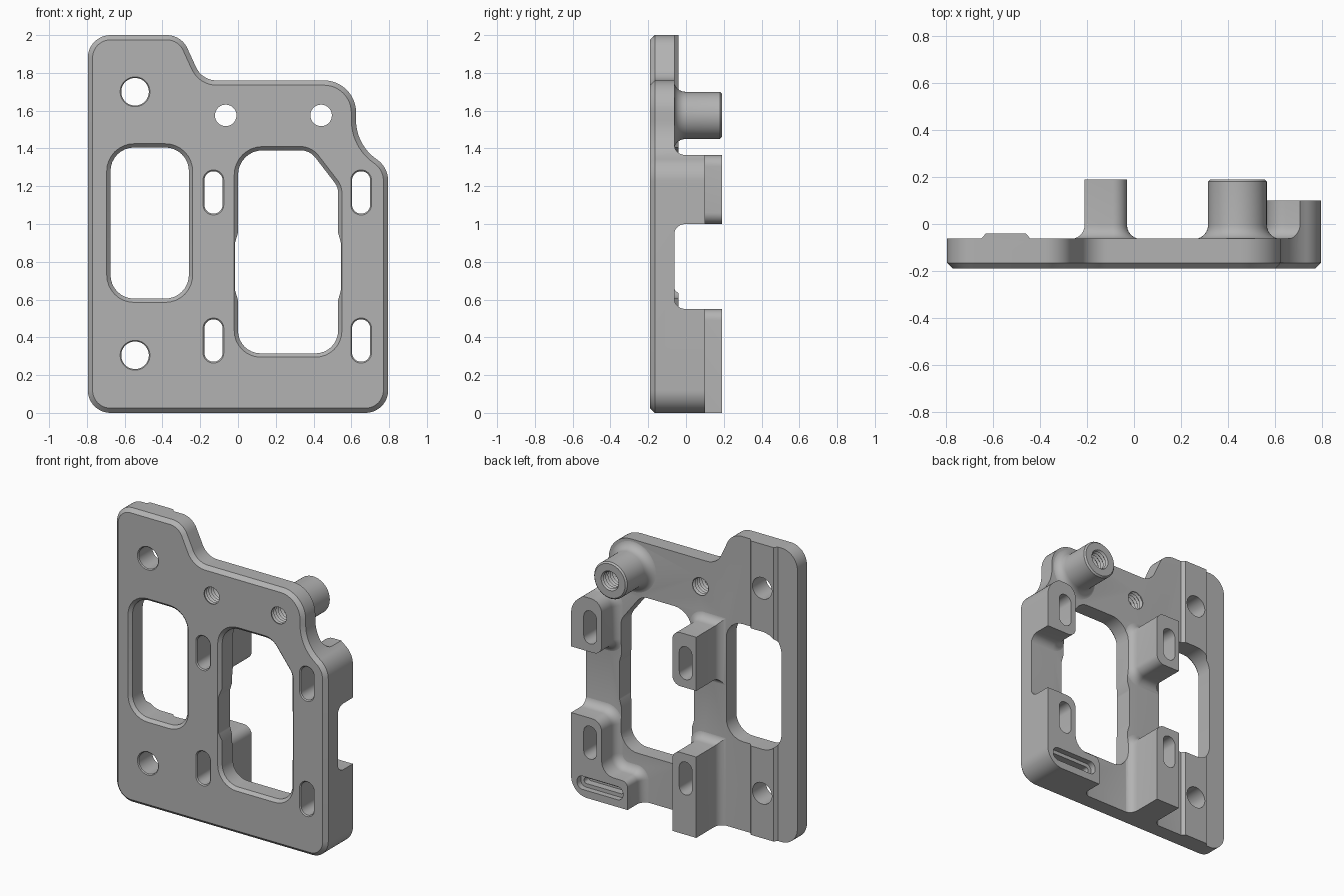
import bpy, bmesh, math
from mathutils import Vector

cube = bpy.data.objects.get("Cube")
if cube:
    bpy.data.objects.remove(cube, do_unlink=True)

grey = bpy.data.materials.new("machined grey")
grey.use_nodes = True
colour = (0.45, 0.45, 0.45, 1)
grey.diffuse_color = colour
grey.node_tree.nodes["Principled BSDF"].inputs["Base Color"].default_value = colour

FRONT, BACK, TOP = -0.19, -0.062, 0.19


def rounded(corners, seg=8):
    """Counter-clockwise outline in x, z from (x, z, radius) corners."""
    out = []
    for i, (x, z, r) in enumerate(corners):
        p = Vector((x, z))
        if r == 0:
            out.append(p)
            continue
        u = (Vector(corners[i - 1][:2]) - p).normalized()
        v = (Vector(corners[(i + 1) % len(corners)][:2]) - p).normalized()
        half = u.angle(v) / 2
        c = p + (u + v).normalized() * r / math.sin(half)
        s = p + u * r / math.tan(half) - c
        e = p + v * r / math.tan(half) - c
        a = math.atan2(s.y, s.x)
        d = (math.atan2(e.y, e.x) - a + math.pi) % math.tau - math.pi
        for k in range(seg + 1):
            t = a + d * k / seg
            out.append(c + Vector((math.cos(t), math.sin(t))) * r)
    return out


def rect(x0, x1, z0, z1, r=0):
    return rounded([(x0, z0, r), (x1, z0, r), (x1, z1, r), (x0, z1, r)])


def circle(x, z, r, n=48):
    return [Vector((x + r * math.cos(math.tau * k / n), z + r * math.sin(math.tau * k / n)))
            for k in range(n)]


def grow(points, d):
    """Offset an outline outwards by d with mitred corners."""
    out = []
    for i, p in enumerate(points):
        e1 = (p - points[i - 1]).normalized()
        e2 = (points[(i + 1) % len(points)] - p).normalized()
        n1, n2 = Vector((e1.y, -e1.x)), Vector((e2.y, -e2.x))
        out.append(p + (n1 + n2) * d / (1 + n1.dot(n2)))
    return out


def loft(name, points, levels):
    """Solid along y through (y, offset) levels of one outline."""
    bm = bmesh.new()
    rings = [[bm.verts.new((p.x, y, p.y)) for p in grow(points, d)] for y, d in levels]
    n = len(points)
    for a, b in zip(rings, rings[1:]):
        for i in range(n):
            bm.faces.new((a[i], a[(i + 1) % n], b[(i + 1) % n], b[i]))
    bm.faces.new(rings[0])
    bm.faces.new(rings[-1])
    bmesh.ops.recalc_face_normals(bm, faces=bm.faces)
    mesh = bpy.data.meshes.new(name)
    bm.to_mesh(mesh)
    bm.free()
    mesh.materials.append(grey)
    ob = bpy.data.objects.new(name, mesh)
    bpy.context.collection.objects.link(ob)
    return ob


def combine(target, tool, operation):
    mod = target.modifiers.new(tool.name, "BOOLEAN")
    mod.operation, mod.solver, mod.object = operation, "EXACT", tool
    bpy.ops.object.select_all(action="DESELECT")
    bpy.context.view_layer.objects.active = target
    target.select_set(True)
    bpy.ops.object.modifier_apply(modifier=mod.name)
    bpy.data.objects.remove(tool, do_unlink=True)


def filleted(top, r=0.06, chamfer=0):
    """Levels of a post with a rounded root and an optional chamfered end."""
    root = [(BACK - 0.03, r)]
    for k in range(7):
        t = k / 6 * math.pi / 2
        root.append((BACK - 0.002 + r * (1 - math.cos(t)), r * (1 - math.sin(t))))
    if chamfer:
        return root + [(top - chamfer, 0), (top, -chamfer)]
    return root + [(top, 0)]


def cut(points, rim=0.0):
    tool = loft("cutter", points, [(FRONT - 0.1, rim), (FRONT, rim), (FRONT + max(rim, 0.001), 0), (0.3, 0)])
    combine(bracket, tool, "DIFFERENCE")


# Base slab, later trimmed to the outline
bracket = loft("mounting_bracket", rect(-1, 1, -0.2, 2.2), [(-0.25, 0), (BACK, 0)])

# Raised pad strip along the back
strip = loft("pad_strip", rect(-0.63, -0.46, -0.3, 2.3), [(BACK - 0.03, 0.045), (-0.04, 0)])
combine(bracket, strip, "UNION")

# Slotted posts and foot on the back
posts = [
    (rounded([(-0.21, -0.2, 0), (-0.03, -0.2, 0), (-0.03, 0.55, 0.06), (-0.21, 0.55, 0)]), TOP),
    (rounded([(-0.21, 1.0, 0), (-0.03, 1.0, 0.06), (-0.03, 1.365, 0.06), (-0.21, 1.365, 0)]), TOP),
    (rounded([(0.565, 1.0, 0.06), (0.95, 1.0, 0), (0.95, 1.365, 0), (0.565, 1.365, 0.08)]), 0.1),
    (rounded([(0.37, -0.2, 0), (0.95, -0.2, 0), (0.95, 0.55, 0), (0.565, 0.55, 0.07),
              (0.565, 0.19, 0.09), (0.37, 0.19, 0.04)]), 0.1),
]
for points, top in posts:
    combine(bracket, loft("post", points, filleted(top)), "UNION")

# Round boss
combine(bracket, loft("boss", circle(0.44, 1.575, 0.125), filleted(TOP, 0.06, 0.01)), "UNION")

# Trim to the stepped outline with a chamfered front edge
outline = rounded([(-0.795, 0, 0.12), (0.795, 0, 0.12), (0.795, 1.30, 0.14), (0.625, 1.42, 0.25),
                   (0.625, 1.76, 0.17), (-0.19, 1.76, 0.12), (-0.30, 2, 0.12), (-0.795, 2, 0.12)], 12)
combine(bracket, loft("outline", outline, [(FRONT, -0.025), (FRONT + 0.025, 0), (0.4, 0)]), "INTERSECT")

# Windows, with a widened middle on the large one
cut(rect(-0.675, -0.26, 0.605, 1.405, 0.125), 0.02)
cut(rounded([(0, 0.315, 0.12), (0.53, 0.315, 0.12), (0.53, 1.195, 0.09),
             (0.38, 1.39, 0.1), (0, 1.39, 0.13)]), 0.02)
widening = rounded([(0.002, 0.59, 0), (0.528, 0.59, 0), (0.545, 0.65, 0.05), (0.545, 0.90, 0.05),
                    (0.528, 0.96, 0), (0.002, 0.96, 0), (-0.016, 0.90, 0.05), (-0.016, 0.65, 0.05)])
cut(widening)

# Slots through the posts
for x in (-0.13, 0.652):
    for z in (0.383, 1.167):
        cut(rect(x - 0.048, x + 0.048, z - 0.112, z + 0.112, 0.047), 0.007)

# Plain bolt holes
for z in (0.305, 1.70):
    cut(circle(-0.545, z, 0.073), 0.006)

# Threaded holes with ring grooves
for x, end in ((-0.065, 0.0), (0.44, 0.25)):
    levels, y = [(FRONT - 0.05, 0)], FRONT + 0.005
    while y < end:
        levels += [(y, 0), (y + 0.012, 0.012)]
        y += 0.024
    levels.append((end + 0.03, 0))
    combine(bracket, loft("thread", circle(x, 1.575, 0.057, 32), levels), "DIFFERENCE")

# Stepped recess in the foot
recess = loft("recess", rect(0.405, 0.75, 0.05, 0.14, 0.04), [(0.06, 0), (0.2, 0)])
combine(bracket, recess, "DIFFERENCE")
groove = loft("groove", rect(0.43, 0.725, 0.075, 0.115, 0.018), [(0.01, 0), (0.2, 0)])
combine(bracket, groove, "DIFFERENCE")

bpy.context.view_layer.objects.active = bracket
bracket.select_set(True)
bpy.ops.object.shade_smooth_by_angle(angle=math.radians(28))
